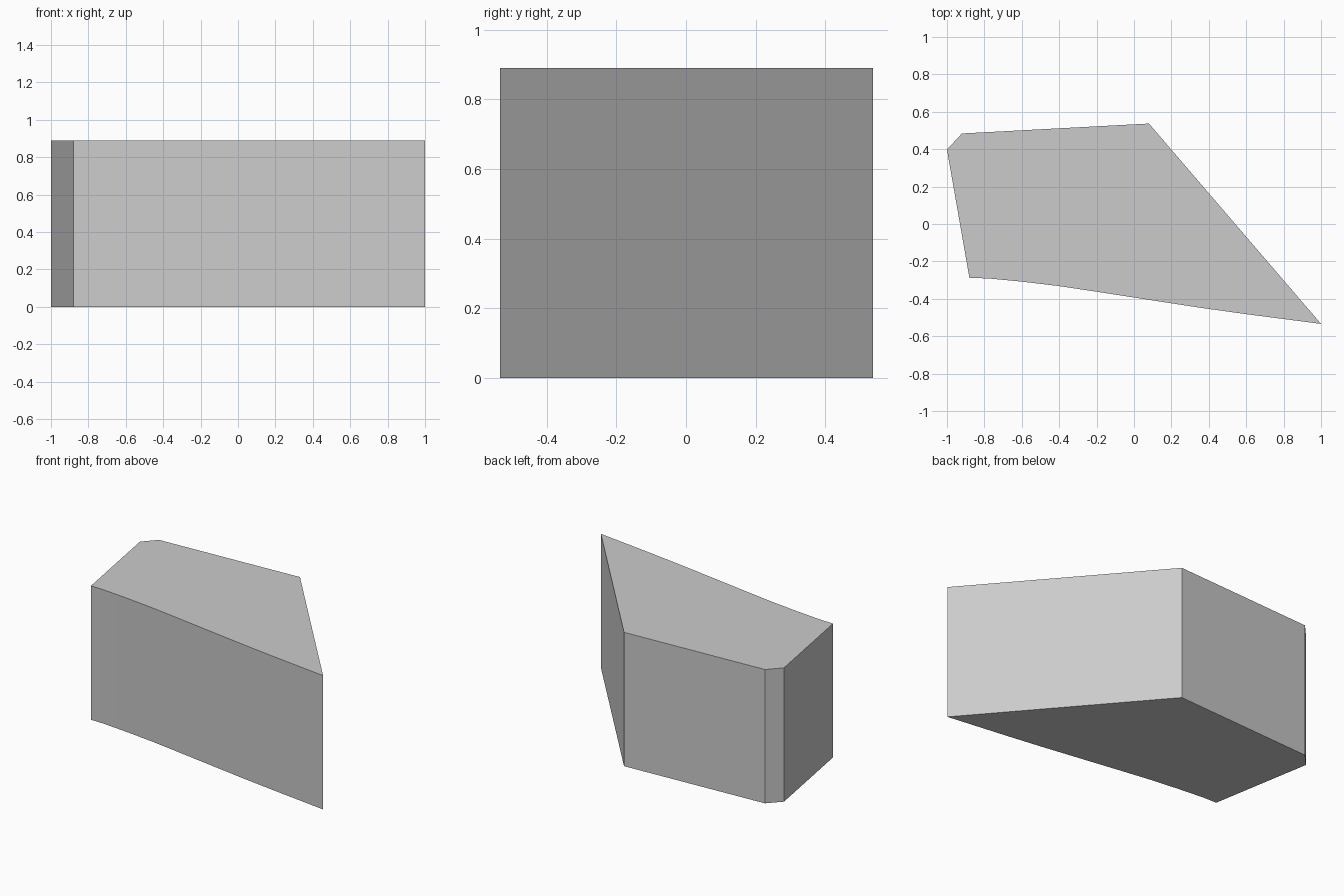
import bpy
import bmesh

cube = bpy.data.objects.get("Cube")
if cube:
    bpy.data.objects.remove(cube, do_unlink=True)

HEIGHT = 0.89

# Single grey material
grey = bpy.data.materials.new("light grey")
grey.use_nodes = True
grey.diffuse_color = (0.6, 0.6, 0.6, 1)
shader = next(n for n in grey.node_tree.nodes if n.type == 'BSDF_PRINCIPLED')
shader.inputs["Base Color"].default_value = grey.diffuse_color

# Plan outline: gently curved front, then straight back and side walls
front_curve = [(-0.88, -0.288), (-0.78, -0.291), (-0.6, -0.308), (-0.4, -0.332),
               (-0.2, -0.362), (0, -0.393), (0.2, -0.424), (0.35, -0.447),
               (0.6, -0.482), (1, -0.534)]
straight_walls = [(0.08, 0.537), (-0.92, 0.484), (-1, 0.398)]

# Extrude the outline into a solid block
bm = bmesh.new()
base = bm.faces.new([bm.verts.new((x, y, 0)) for x, y in front_curve + straight_walls])
extruded = bmesh.ops.extrude_face_region(bm, geom=[base], use_keep_orig=True)
top_verts = [g for g in extruded["geom"] if isinstance(g, bmesh.types.BMVert)]
bmesh.ops.translate(bm, verts=top_verts, vec=(0, 0, HEIGHT))
bmesh.ops.recalc_face_normals(bm, faces=bm.faces)

mesh = bpy.data.meshes.new("wedge_block")
bm.to_mesh(mesh)
bm.free()
mesh.materials.append(grey)
block = bpy.data.objects.new("wedge_block", mesh)
bpy.context.collection.objects.link(block)

# Smooth the curved front while keeping the corners sharp
bpy.ops.object.select_all(action='DESELECT')
block.select_set(True)
bpy.context.view_layer.objects.active = block
bpy.ops.object.shade_smooth_by_angle(angle=0.5)
